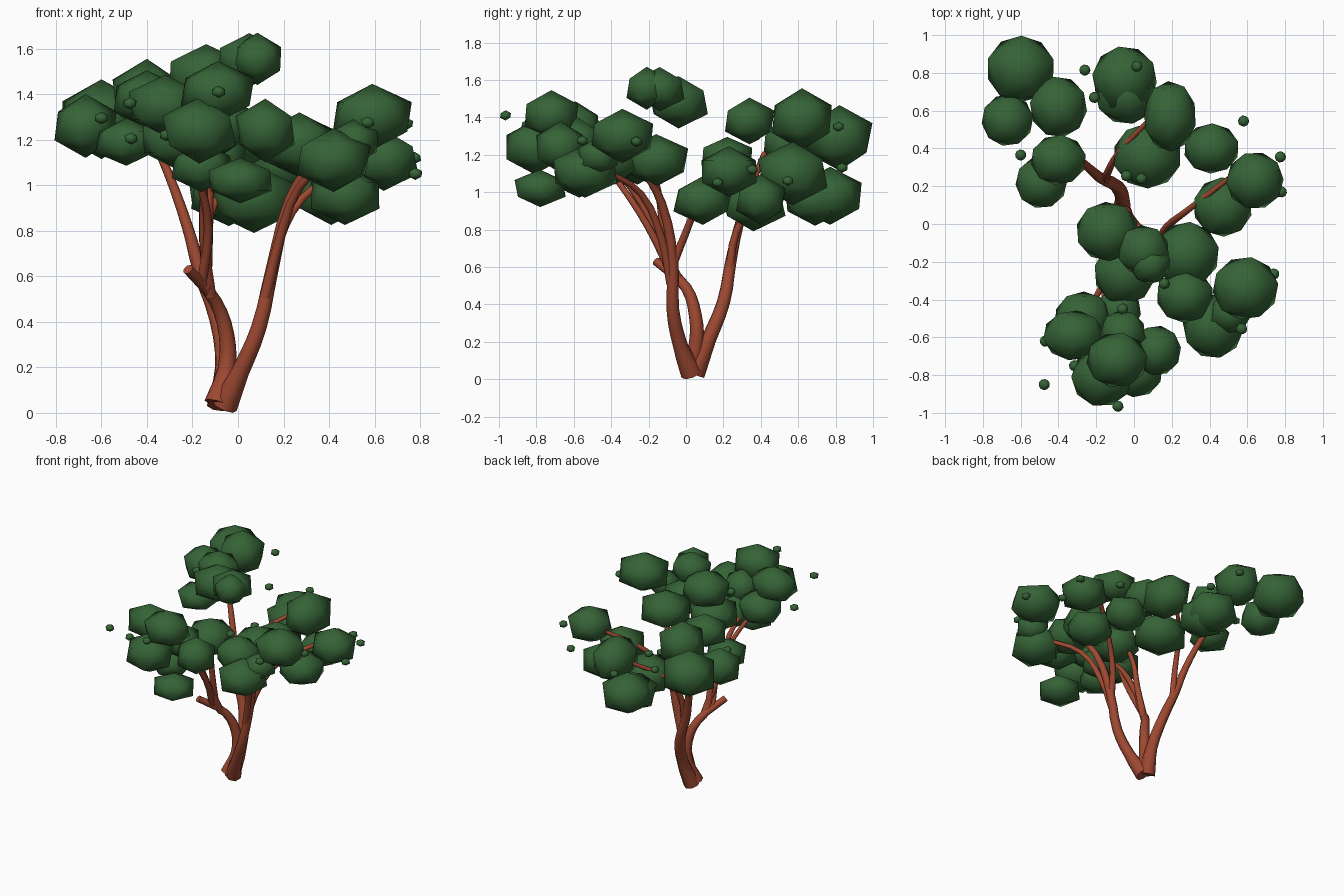
import bpy, bmesh, math, random
from mathutils import Matrix, Vector

random.seed(4)

def material(name, rgb):
    m = bpy.data.materials.new(name)
    m.diffuse_color = (*rgb, 1)
    return m

LEAF = material("leaf green", (0.036, 0.125, 0.037))
BARK = material("red brown bark", (0.34, 0.066, 0.031))

def link(name, data):
    o = bpy.data.objects.new(name, data)
    bpy.context.collection.objects.link(o)
    return o

def clumps(name, items):
    """Squashed icosahedra from (x, y, z, half width, half depth, half height)."""
    bm = bmesh.new()
    for x, y, z, w, d, h in items:
        bmesh.ops.create_icosphere(
            bm, subdivisions=1, radius=1,
            matrix=Matrix.Translation((x, y, z))
            @ Matrix.Diagonal((w / 0.91, d / 0.91, h, 1))
            @ Matrix.Rotation(random.uniform(0, 1.25), 4, 'Z'))
    for f in bm.faces:
        f.smooth = True
    me = bpy.data.meshes.new(name)
    bm.to_mesh(me)
    bm.free()
    me.materials.append(LEAF)
    link(name, me)

def buds(name, points):
    clumps(name, [(*p, .03, .03, .027) for p in points])

def limb(name, r0, r1, pts, flare=1.0):
    """Tapered tube through the given points, optionally flared at its foot."""
    cu = bpy.data.curves.new(name, 'CURVE')
    cu.dimensions = '3D'
    cu.bevel_depth = 1
    cu.bevel_resolution = 2
    cu.use_fill_caps = True
    cu.resolution_u = 3
    sp = cu.splines.new('BEZIER')
    sp.bezier_points.add(len(pts) - 1)
    for i, (bp, p) in enumerate(zip(sp.bezier_points, pts)):
        bp.co = Vector(p)
        bp.handle_left_type = bp.handle_right_type = 'AUTO'
        bp.radius = (r0 + (r1 - r0) * i / (len(pts) - 1)) * (flare if i == 0 else 1)
    cu.materials.append(BARK)
    link(name, cu)

# Three leaning trunks from one root
limb("right_trunk", 0.045, 0.018, [(-.06, .03, .02), (.01, -.03, .17), (.09, -.07, .36),
                                   (.15, -.07, .62), (.23, -.13, .93), (.33, -.22, 1.1)], 1.3)
limb("middle_trunk", 0.045, 0.024, [(-.09, .02, .03), (-.05, .055, .18), (-.05, .05, .33),
                                    (-.10, .0, .48), (-.22, -.16, .62)], 1.3)
limb("back_trunk", 0.047, 0.014, [(-.08, .045, .02), (-.06, .12, .2), (-.09, .2, .4), (-.17, .24, .62),
                                  (-.22, .28, .8), (-.31, .36, 1.05), (-.38, .42, 1.2)], 1.25)

# Branches reaching into the canopy
limb("right_back_branch", 0.025, 0.014, [(.14, -.08, .58), (.18, -.01, .75), (.28, .07, .93), (.5, .24, 1.08)])
limb("right_front_branch", 0.025, 0.014, [(.12, -.08, .5), (.18, -.13, .74), (.27, -.24, .98), (.42, -.42, 1.1)])
limb("front_branch", 0.026, 0.013, [(-.12, -.03, .5), (-.15, -.15, .75), (-.15, -.3, 1.02), (-.17, -.5, 1.2)])
limb("front_left_branch", 0.023, 0.013, [(-.16, -.08, .56), (-.13, -.2, .8), (-.17, -.33, 1.0), (-.28, -.5, 1.22)])
limb("top_branch", 0.025, 0.014, [(-.14, -.06, .54), (-.13, -.12, .8), (-.12, -.15, 1.0), (-.08, -.2, 1.18)])
limb("back_branch", 0.024, 0.013, [(-.15, .23, .56), (-.14, .27, .78), (-.08, .38, .95), (.08, .55, 1.08)])

# Leaf clumps, grouped by the limb that carries them
clumps("back_left_leaves", [(-.60, .82, 1.28, .185, .18, .175), (-.67, .55, 1.25, .14, .14, .14),
                            (-.40, .62, 1.38, .155, .165, .165), (-.40, .34, 1.37, .15, .135, .125),
                            (-.49, .22, 1.18, .14, .14, .105)])
clumps("back_leaves", [(-.05, .77, .97, .175, .175, .155), (-.04, .69, .95, .17, .165, .14),
                       (.19, .57, 1.09, .143, .19, .17), (.07, .36, .93, .185, .175, .15)])
clumps("right_leaves", [(.41, .40, .95, .15, .135, .135), (.64, .23, 1.10, .155, .155, .135),
                        (.47, .09, .945, .16, .16, .13)])
clumps("front_right_leaves", [(.28, -.16, 1.16, .175, .175, .14), (.59, -.34, 1.29, .178, .17, .145),
                              (.27, -.38, 1.17, .155, .145, .14), (.42, -.54, 1.10, .165, .175, .14),
                              (.51, -.47, 1.18, .11, .11, .10)])
clumps("top_leaves", [(-.14, -.04, 1.47, .17, .16, .14), (.05, -.14, 1.54, .14, .135, .118),
                      (.085, -.21, 1.545, .11, .11, .115), (-.05, -.26, 1.17, .165, .17, .14)])
clumps("front_leaves", [(-.32, -.59, 1.34, .165, .135, .135), (-.27, -.50, 1.19, .155, .145, .13),
                        (-.06, -.58, 1.26, .125, .125, .13), (-.08, -.46, 1.12, .12, .12, .12),
                        (-.09, -.72, 1.40, .165, .148, .135), (.12, -.67, 1.23, .132, .135, .14),
                        (.01, -.78, 1.01, .145, .14, .10), (-.17, -.81, 1.23, .165, .16, .145),
                        (-.16, -.57, 1.07, .135, .13, .11)])

# Small loose buds around the canopy
buds("back_buds", [(-.26, .815, 1.34), (.015, .835, 1.12), (-.21, .67, 1.15), (-.60, .365, 1.285),
                   (-.04, .255, 1.06), (.04, .24, 1.05), (.58, .545, 1.05), (.775, .355, 1.11), (.78, .17, 1.04)])
buds("front_buds", [(.74, -.265, 1.26), (.57, -.555, 1.265), (.16, -.315, 1.27), (-.06, -.45, 1.27),
                    (-.47, -.62, 1.195), (-.475, -.85, 1.35), (-.085, -.965, 1.40), (-.315, -.75, 1.21)])

# Turn the limbs into plain smooth meshes
bpy.ops.object.select_all(action='DESELECT')
for o in list(bpy.data.objects):
    if o.type == 'CURVE':
        o.select_set(True)
        bpy.context.view_layer.objects.active = o
bpy.ops.object.convert(target='MESH')
bpy.ops.object.shade_smooth_by_angle(angle=math.radians(65))

# Rest the lowest point on the ground
low = min((o.matrix_world @ v.co).z for o in bpy.data.objects for v in o.data.vertices)
for o in bpy.data.objects:
    o.location.z -= low
